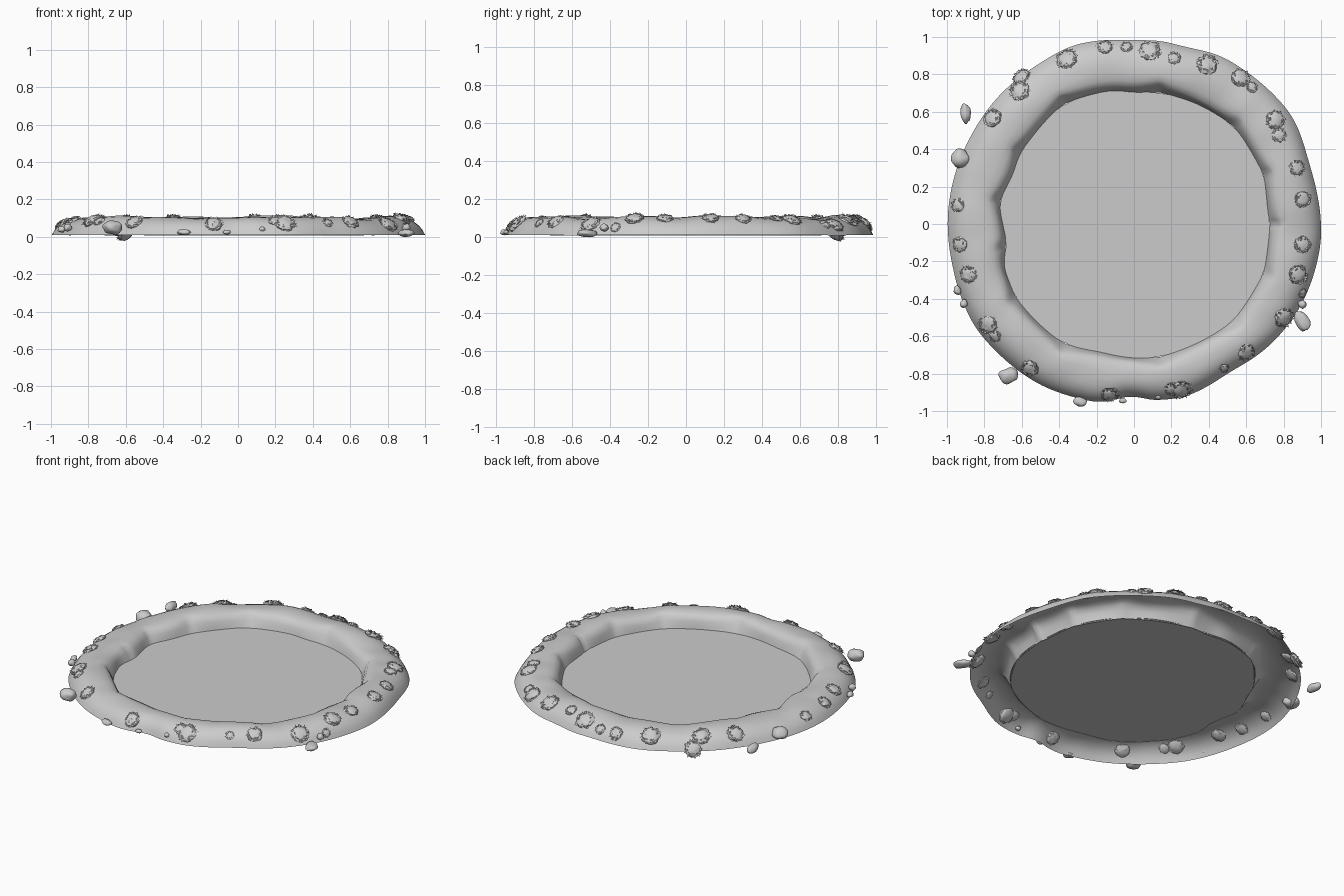
import bpy, bmesh, math, random
from mathutils import Vector, noise

if "Cube" in bpy.data.objects:
    bpy.data.objects.remove(bpy.data.objects["Cube"])

random.seed(4)
TAU = 2 * math.pi

# Outline points of the bank (x, y), outer edge and water line
OUTER = [(1, -.08), (.97, .2), (.93, .34), (.85, .57), (.62, .8), (.46, .9), (.27, .945), (.14, .98), (0, .98),
         (-.235, .975), (-.34, .95), (-.5, .86), (-.717, .69), (-.877, .46), (-.995, .05), (-.97, -.22),
         (-.85, -.55), (-.717, -.70), (-.5, -.86), (-.34, -.92), (-.18, -.955), (-.06, -.93), (-.015, -.905),
         (.06, -.94), (.27, -.925), (.51, -.79), (.727, -.647), (.89, -.44)]
INNER = [(.715, .05), (.69, .25), (.567, .476), (.353, .636), (.22, .68), (0, .70), (-.11, .716), (-.396, .62),
         (-.556, .45), (-.65, .26), (-.716, .1), (-.67, -.11), (-.7, -.22), (-.556, -.487), (-.396, -.62),
         (-.18, -.684), (0, -.716), (.246, -.674), (.46, -.567), (.594, -.433), (.7, -.22)]
# Bank cross-section: fraction from water line to outer edge, height
PROFILE = [(0, .008), (.03, .03), (.07, .058), (.13, .083), (.22, .097), (.36, .103), (.52, .101),
           (.66, .094), (.78, .08), (.88, .06), (.95, .036), (1, .01)]


def polar(points):
    return sorted((math.atan2(y, x) % TAU, math.hypot(x, y)) for x, y in points)


def lerp_table(table, u):
    for (a, v), (b, w) in zip(table, table[1:]):
        if a <= u <= b:
            s = (u - a) / (b - a)
            return v + (w - v) * s
    return table[-1][1] if u > table[-1][0] else table[0][1]


def periodic(points):
    t = polar(points)
    return [(t[-1][0] - TAU, t[-1][1])] + t + [(t[0][0] + TAU, t[0][1])]


OUT, INN = periodic(OUTER), periodic(INNER)


def radius(table, a):
    # small blur rounds the corners of the outline
    return sum(lerp_table(table, (a + d) % TAU) for d in (-.06, -.03, 0, .03, .06)) / 5


def bank_height(t, a):
    n = noise.noise(Vector((math.cos(a) * 2.2, math.sin(a) * 2.2, 3)))
    return lerp_table(PROFILE, t) * (1.02 + .22 * n)


def bank_point(t, a):
    ri, ro = radius(INN, a), radius(OUT, a)
    # crumbled scallops on the inner wall
    scallop = abs(math.sin(a * 6.5 + 1.2 * math.sin(a * 2))) ** .5 - .75
    w = math.exp(-((t - .12) / .12) ** 2)
    r = ri + (ro - ri) * t - .035 * scallop * w
    p = Vector((r * math.cos(a), r * math.sin(a), 0))
    lump = .006 * noise.noise(p * 7) * math.sin(math.pi * t)
    p.z = bank_height(t, a) + lump
    return p


def height_at(x, y):
    a = math.atan2(y, x) % TAU
    ri, ro = radius(INN, a), radius(OUT, a)
    return bank_height(min(1, (math.hypot(x, y) - ri) / (ro - ri)), a)


def finish(bm, name, smooth=None):
    me = bpy.data.meshes.new(name)
    bm.to_mesh(me)
    bm.free()
    ob = bpy.data.objects.new(name, me)
    bpy.context.collection.objects.link(ob)
    if smooth:
        bpy.context.view_layer.objects.active = ob
        ob.select_set(True)
        bpy.ops.object.shade_smooth_by_angle(angle=math.radians(smooth))
        ob.select_set(False)
    return ob


# Raised bank, an open shell
bm = bmesh.new()
N = 220
rings = [[bm.verts.new(bank_point(t, TAU * i / N)) for t, _ in PROFILE] for i in range(N)]
for i in range(N):
    for j in range(len(PROFILE) - 1):
        b = rings[(i + 1) % N]
        bm.faces.new((rings[i][j], rings[i][j + 1], b[j + 1], b[j]))
finish(bm, "bank", 60)

# Flat water sheet
bm = bmesh.new()
bm.faces.new([bm.verts.new(((radius(INN, TAU * i / 110) + .004) * math.cos(TAU * i / 110),
                            (radius(INN, TAU * i / 110) + .004) * math.sin(TAU * i / 110), .014))
              for i in range(110)])
finish(bm, "water")

# Moss tufts: x, y, size
TUFTS = [(-.155, .945, .045), (-.04, .945, .035), (.085, .925, .06), (.215, .885, .038), (.39, .85, .06),
         (.57, .78, .055), (.63, .73, .035), (.755, .555, .055), (.775, .475, .042), (.87, .3, .045),
         (.9, .13, .048), (.9, -.11, .048), (.875, -.27, .055), (.9, -.37, .03), (.8, -.5, .058),
         (.6, -.685, .05), (.48, -.77, .03), (.25, -.885, .06), (.2, -.88, .04), (-.13, -.91, .05),
         (-.555, -.77, .05), (-.78, -.54, .055), (-.74, -.6, .035), (-.885, -.27, .05), (-.93, -.11, .045),
         (-.94, .1, .04), (-.755, .565, .055), (-.61, .71, .058), (-.6, .785, .055), (-.36, .88, .06)]


def tuft(bm, x, y, s):
    e = .015
    n = Vector((height_at(x - e, y) - height_at(x + e, y),
                height_at(x, y - e) - height_at(x, y + e), 2 * e)).normalized()
    rot = Vector((0, 0, 1)).rotation_difference(n)
    c = Vector((x, y, height_at(x, y)))
    seed = Vector((x * 31, y * 17, s * 90))
    # lumpy cushion
    for v in bmesh.ops.create_icosphere(bm, subdivisions=3, radius=1)["verts"]:
        d = v.co.copy()
        k = s * (.9 + .22 * noise.noise(d * 3.5 + seed))
        v.co = c + rot @ Vector((d.x * k, d.y * k, d.z * k * .42))
    # little leaves standing off the cushion
    for _ in range(45):
        a, h = random.uniform(0, TAU), random.uniform(0, .8)
        q = math.sqrt(1 - h * h)
        d = Vector((q * math.cos(a), q * math.sin(a), h * .45))
        side = Vector((-math.sin(a), math.cos(a), 0)) * s * .13
        base, tip = d * s * .85, d * s * random.uniform(1.0, 1.18)
        tip.z += s * .03
        bm.faces.new([bm.verts.new(c + rot @ p) for p in (base - side, base + side, tip)])


bm = bmesh.new()
for x, y, s in TUFTS:
    tuft(bm, x, y, s)
finish(bm, "moss_tufts", 35)

# Pebbles around the foot: x, y, z, half sizes, turn
PEBBLES = [(-.9, .59, .035, .026, .053, .028, .1), (-.93, .35, .05, .05, .05, .035, .5),
           (-.67, -.81, .05, .053, .042, .038, .2), (-.29, -.95, .025, .036, .025, .016, -.2),
           (.9, -.52, .02, .036, .06, .02, -.5), (-.945, -.355, .04, .02, .024, .018, .3),
           (-.91, -.425, .05, .02, .022, .02, 0), (-.06, -.945, .025, .02, .014, .012, 0),
           (.13, -.92, .04, .015, .018, .014, 0), (.9, -.43, .05, .022, .022, .02, 0)]
for i, (x, y, z, a, b, h, turn) in enumerate(PEBBLES):
    bm = bmesh.new()
    for v in bmesh.ops.create_icosphere(bm, subdivisions=3, radius=1)["verts"]:
        k = 1 + .22 * noise.noise(v.co * 1.3 + Vector((i * 5, 2, 7)))
        v.co = Vector((v.co.x * a, v.co.y * b, v.co.z * h)) * k
    ob = finish(bm, "pebble_%d" % (i + 1), 60)
    ob.location = (x, y, max(z, h))
    ob.rotation_euler.z = -turn if x > 0 else turn
